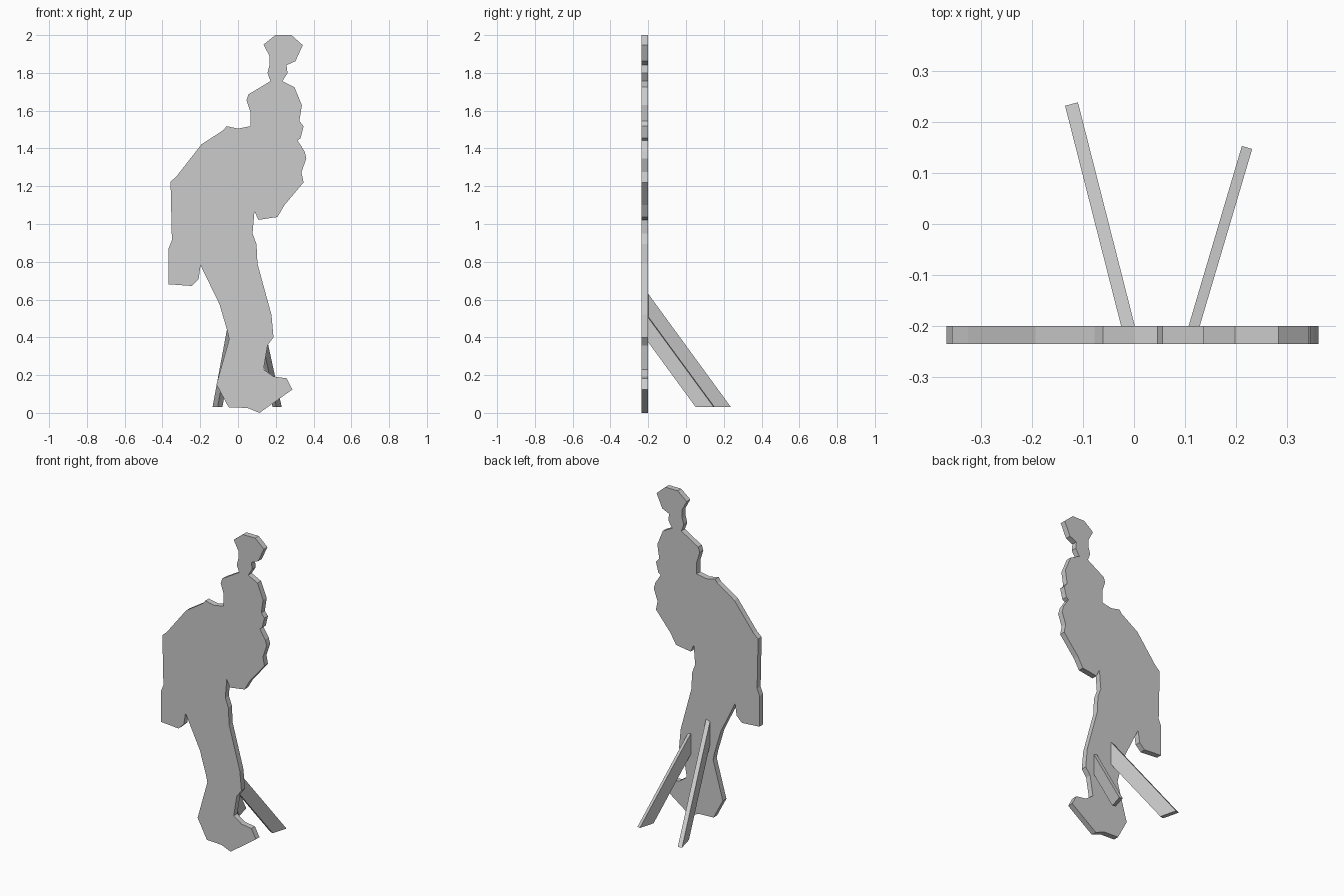
import bpy, bmesh
from mathutils import Vector

if "Cube" in bpy.data.objects:
    bpy.data.objects.remove(bpy.data.objects["Cube"])


def prism(name, points, depth):
    """Extrude a flat 3D outline along the depth vector."""
    bm = bmesh.new()
    face = bm.faces.new([bm.verts.new(p) for p in points])
    out = bmesh.ops.extrude_face_region(bm, geom=[face], use_keep_orig=True)
    moved = [v for v in out["geom"] if isinstance(v, bmesh.types.BMVert)]
    bmesh.ops.translate(bm, verts=moved, vec=depth)
    bmesh.ops.recalc_face_normals(bm, faces=bm.faces)
    mesh = bpy.data.meshes.new(name)
    bm.to_mesh(mesh)
    bm.free()
    obj = bpy.data.objects.new(name, mesh)
    bpy.context.collection.objects.link(obj)
    return obj


# Standing figure outline (x, z), counter-clockwise from the toe
outline = [
    # foot and front of the leg
    (.114, 0), (.288, .124), (.257, .183), (.188, .193), (.135, .23),
    (.156, .357), (.188, .4), (.177, .52), (.103, .79), (.098, .893),
    (.077, .95), (.087, 1.067),
    # folded arm and chest
    (.108, 1.022), (.209, 1.037), (.246, 1.1), (.347, 1.22), (.336, 1.274),
    (.362, 1.348), (.352, 1.385), (.315, 1.443), (.331, 1.454), (.347, 1.518),
    (.325, 1.545), (.338, 1.629), (.299, 1.724), (.235, 1.756),
    # raised top
    (.262, 1.799), (.257, 1.841), (.304, 1.862), (.343, 1.947), (.283, 2),
    (.198, 2), (.135, 1.95), (.167, 1.889), (.167, 1.841), (.156, 1.8),
    (.172, 1.756),
    # shoulder and back
    (.056, 1.687), (.045, 1.656), (.066, 1.592), (.066, 1.518), (0, 1.505),
    (-.061, 1.518), (-.077, 1.497), (-.193, 1.422), (-.325, 1.253),
    (-.357, 1.224), (-.35, .914), (-.367, .872), (-.367, .681),
    # hanging hem and back of the leg
    (-.246, .672), (-.209, .707), (-.198, .781), (-.098, .575),
    (-.056, .432), (-.047, .389), (-.114, .151), (-.05, .03), (.05, .026),
]
prism("figure_board", [(x, -.235, z) for x, z in outline], Vector((0, .035, 0)))


def strut(name, start, end, top, height, width):
    """Sloping brace from the board back down to near the ground."""
    a, b = Vector(start), Vector(end)
    run = b - a
    foot = .03
    slope = (top - foot) / run.length
    inner = b - run.normalized() * (height / slope)
    side = Vector((-run.y, run.x)).normalized() * width
    ring = [(a, top), (b, foot), (inner, foot), (a, top - height)]
    prism(name,
          [(p.x - side.x / 2, p.y - side.y / 2, z) for p, z in ring],
          Vector((side.x, side.y, 0)))


# Two braces behind the board
strut("left_strut", (-.011, -.203), (-.1225, .235), .63, .145, .026)
strut("right_strut", (.117, -.203), (.2215, .15), .512, .13, .021)
